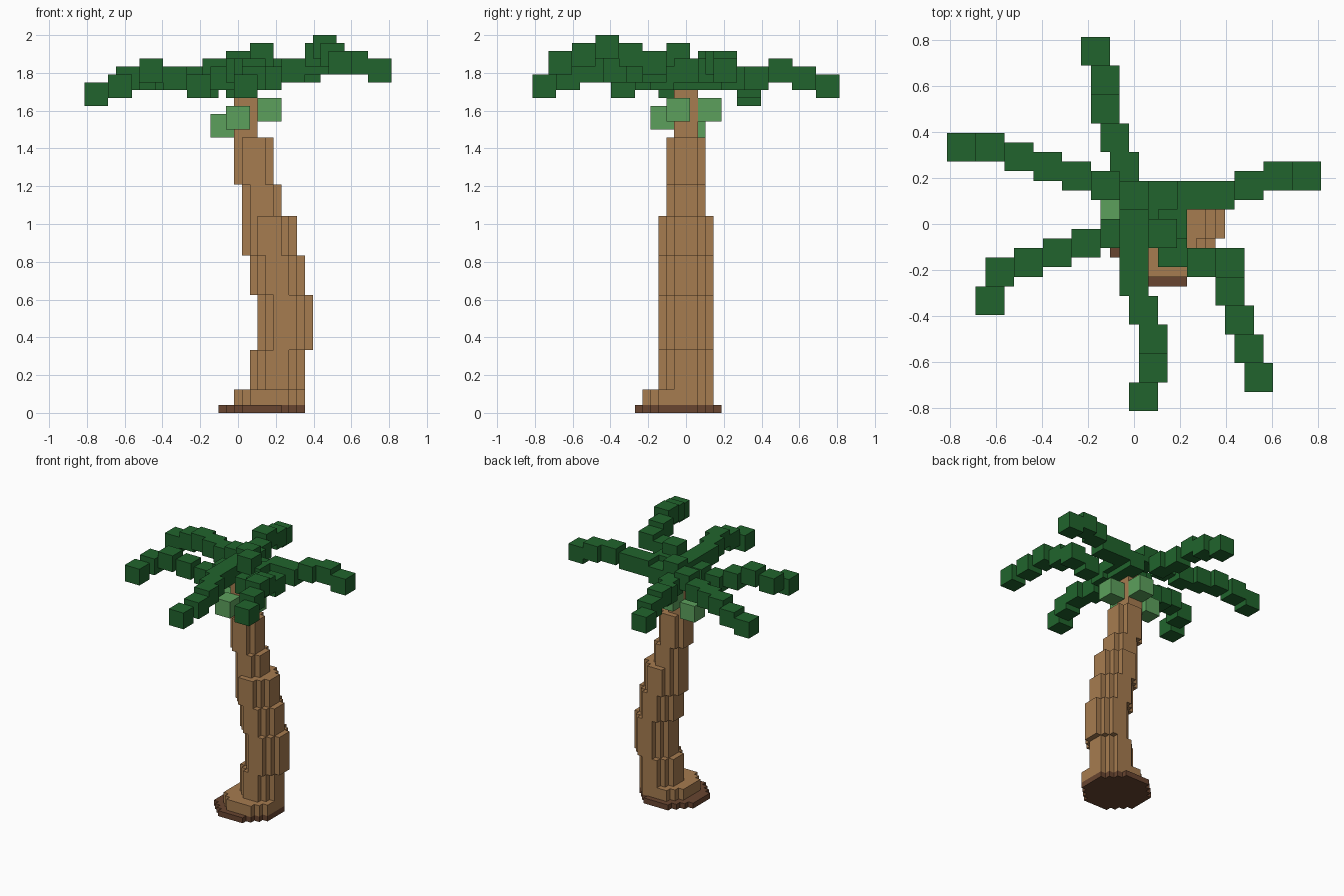
import bpy
import bmesh
from mathutils import Vector

old = bpy.data.objects.get("Cube")
if old:
    bpy.data.objects.remove(old, do_unlink=True)

UNIT = 1 / 24   # size of one voxel
BLOCK = 3       # leaf and fruit blocks are three voxels wide


def make_material(name, rgb):
    mat = bpy.data.materials.new(name)
    mat.use_nodes = True
    colour = (*rgb, 1)
    mat.diffuse_color = colour
    shader = mat.node_tree.nodes["Principled BSDF"]
    shader.inputs["Base Color"].default_value = colour
    shader.inputs["Roughness"].default_value = 0.9
    return mat


bark = make_material("bark brown", (0.38, 0.20, 0.08))
soil = make_material("dark brown", (0.14, 0.06, 0.03))
leaf = make_material("leaf green", (0.015, 0.127, 0.026))
fruit = make_material("light green", (0.107, 0.352, 0.107))


def disc(width, x, y, bottom, top):
    """Cells of a stepped round slab whose lowest corner is x, y."""
    middle = (width - 1) / 2
    return {(x + i, y + j, k)
            for i in range(width) for j in range(width)
            for k in range(bottom, top)
            if (i - middle) ** 2 + (j - middle) ** 2 <= (width / 2) ** 2}


def block(x, y, z):
    """Cells of one cube whose lowest corner is x, y, z."""
    return {(x + i, y + j, z + k)
            for i in range(BLOCK) for j in range(BLOCK) for k in range(BLOCK)}


def build(name, cells, material):
    """Make the outer shell of a set of cells as one object."""
    bm = bmesh.new()
    verts = {}

    def vert(corner):
        if corner not in verts:
            x, y, z = corner
            verts[corner] = bm.verts.new(Vector((x + 0.5, y + 0.5, z)) * UNIT)
        return verts[corner]

    for cell in cells:
        for axis in range(3):
            u, v = (axis + 1) % 3, (axis + 2) % 3
            for side in (0, 1):
                near = list(cell)
                near[axis] += 2 * side - 1
                if tuple(near) in cells:
                    continue
                loop = []
                for a, b in ((0, 0), (1, 0), (1, 1), (0, 1)):
                    corner = list(cell)
                    corner[axis] += side
                    corner[u] += a
                    corner[v] += b
                    loop.append(vert(tuple(corner)))
                bm.faces.new(loop if side else loop[::-1])
    # Merge the flat areas into large faces
    bmesh.ops.dissolve_limit(bm, angle_limit=0.01, verts=bm.verts[:],
                             edges=bm.edges[:])
    mesh = bpy.data.meshes.new(name)
    bm.to_mesh(mesh)
    bm.free()
    mesh.materials.append(material)
    obj = bpy.data.objects.new(name, mesh)
    bpy.context.collection.objects.link(obj)


# Base and root flare
build("ground_base", disc(11, -3, -7, 0, 1), soil)
build("root_flare", disc(9, -1, -6, 1, 3), bark)

# Curved trunk: width, left edge and top of each stacked section
sections = [(7, 1, 8), (7, 2, 15), (7, 1, 20), (7, 0, 25),
            (5, 0, 29), (5, -1, 35), (3, -1, 42)]
trunk = set()
bottom = 1
for width, left, top in sections:
    trunk |= disc(width, left, -(width + 1) // 2, bottom, top)
    bottom = top
build("trunk", trunk, bark)

# Fruit hanging under the crown
for n, corner in enumerate([(-2, -5, 36), (-4, -1, 35), (2, -3, 37), (-1, 1, 37)]):
    build(f"fruit_{n + 1}", block(*corner), fruit)

# Crown and fronds, each a chain of blocks from the middle outwards
fronds = {
    "crown": [(-2, -2, 40), (-2, -2, 42), (-2, 1, 43), (1, -3, 44),
              (1, -2, 41), (2, -2, 42)],
    "left_frond": [(1, 1, 41), (4, 1, 42), (7, 1, 42), (10, 2, 43),
                   (13, 3, 43), (16, 3, 42)],
    "front_left_frond": [(2, -5, 41), (5, -6, 42), (8, -6, 43), (8, -9, 44),
                         (9, -12, 45), (10, -15, 44), (11, -18, 43)],
    "front_frond": [(-2, -5, 42), (-2, -8, 42), (-1, -11, 42), (0, -14, 42),
                    (0, -17, 41), (-1, -20, 40)],
    "front_right_frond": [(-4, -3, 41), (-7, -4, 40), (-10, -5, 41),
                          (-13, -6, 42), (-16, -7, 41), (-17, -10, 40)],
    "back_right_frond": [(-5, 2, 42), (-8, 3, 41), (-11, 4, 41),
                         (-14, 5, 41), (-17, 6, 40), (-20, 6, 39)],
    "back_frond": [(-3, 4, 41), (-4, 7, 41), (-5, 10, 42), (-5, 13, 41),
                   (-6, 16, 40)],
}
for name, corners in fronds.items():
    build(name, set().union(*(block(*c) for c in corners)), leaf)
